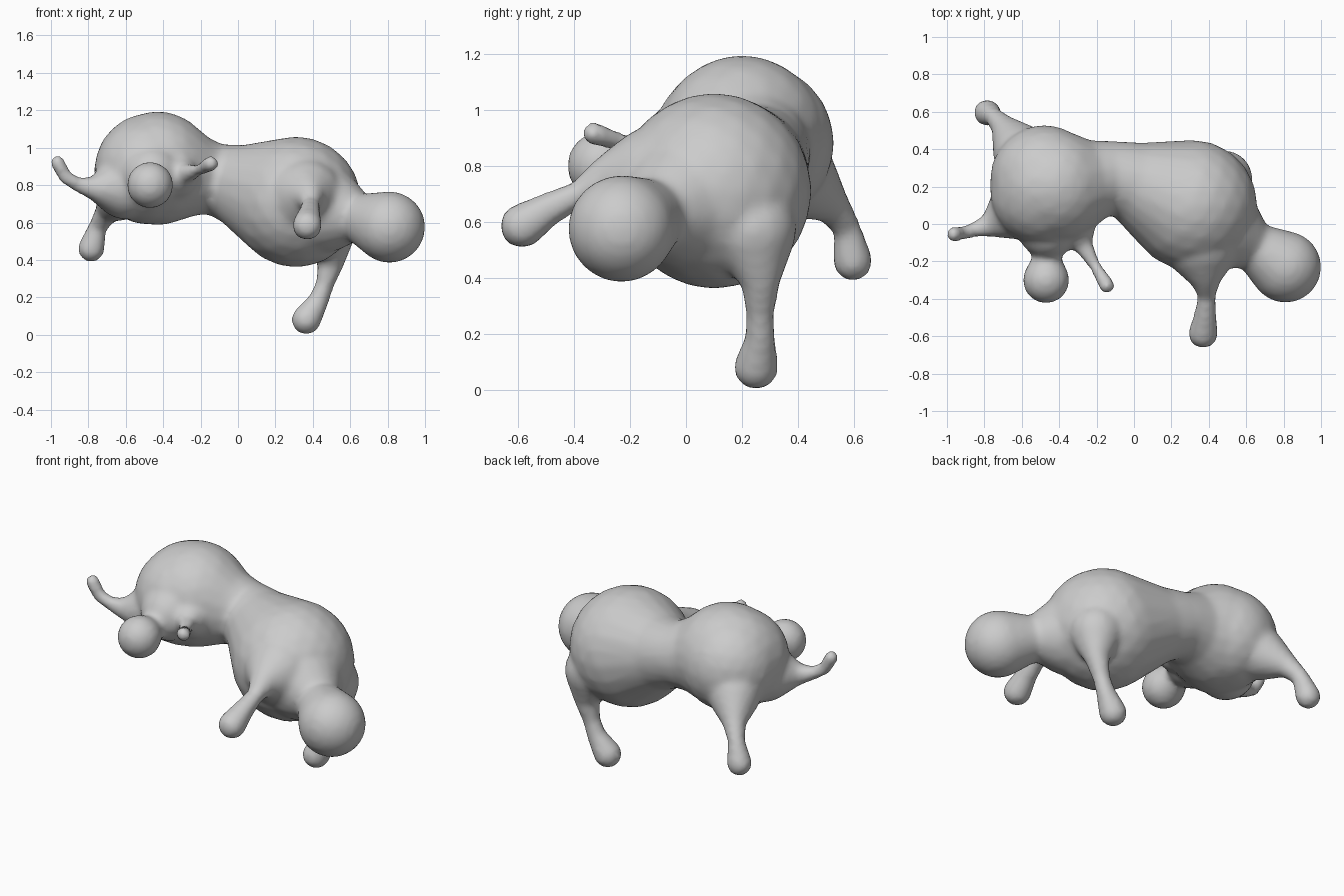
import bpy, bmesh
from mathutils import Vector

if "Cube" in bpy.data.objects:
    bpy.data.objects.remove(bpy.data.objects["Cube"])

# unit sphere points used for every joint
tb = bmesh.new()
bmesh.ops.create_icosphere(tb, subdivisions=3, radius=1)
UNIT = [v.co.copy() for v in tb.verts]
tb.free()

body_bm = bmesh.new()


def segment(a, b):
    """Tapered capsule: convex hull around two joint spheres."""
    bm = bmesh.new()
    for j in (a, b):
        c, r = Vector(j[:3]), j[3] + 0.005
        for p in UNIT:
            bm.verts.new(c + p * r)
    res = bmesh.ops.convex_hull(bm, input=bm.verts[:])
    loose = [v for v in bm.verts if not v.link_faces]
    bmesh.ops.delete(bm, geom=loose, context='VERTS')
    bmesh.ops.recalc_face_normals(bm, faces=bm.faces[:])
    me = bpy.data.meshes.new("segment")
    bm.to_mesh(me)
    bm.free()
    body_bm.from_mesh(me)
    bpy.data.meshes.remove(me)


# each chain is a list of joints: x, y, z, radius
CHAINS = {
    "torso": [(-0.47, 0.2, 0.89, .29), (-0.43, 0.2, 0.89, .30), (-0.28, 0.22, 0.86, .225),
              (-0.13, 0.26, 0.835, .18), (0.04, 0.21, 0.79, .22), (0.31, 0.1, 0.71, .345)],
    "rump_width": [(-0.48, 0.17, 0.88, .285), (-0.48, 0.24, 0.88, .285)],
    "head": [(0.45, -0.01, 0.67, .23), (0.63, -0.11, 0.63, .115), (0.81, -0.23, 0.575, .187)],
    "front_leg": [(0.36, -0.1, 0.74, .2), (0.38, -0.27, 0.75, .085), (0.39, -0.38, 0.70, .042),
                  (0.38, -0.5, 0.64, .057), (0.37, -0.585, 0.585, .075)],
    "support_leg": [(0.48, 0.24, 0.57, .15), (0.5, 0.265, 0.4, .068), (0.465, 0.265, 0.27, .045),
                    (0.43, 0.265, 0.18, .05), (0.365, 0.25, 0.08, .075)],
    "hind_leg": [(-0.6, 0.38, 0.77, .15), (-0.69, 0.51, 0.67, .065), (-0.75, 0.575, 0.58, .043),
                 (-0.785, 0.595, 0.46, .067)],
    "round_foot": [(-0.46, -0.02, 0.85, .16), (-0.465, -0.16, 0.81, .055), (-0.47, -0.3, 0.80, .12)],
    "tail": [(-0.6, 0.09, 0.79, .17), (-0.75, 0.0, 0.78, .065), (-0.85, -0.03, 0.80, .035),
             (-0.92, -0.05, 0.84, .032), (-0.965, -0.055, 0.92, .036)],
    "feeler": [(-0.33, 0.0, 0.85, .12), (-0.28, -0.1, 0.86, .05), (-0.21, -0.22, 0.88, .026),
               (-0.145, -0.33, 0.915, .038)],
}
for joints in CHAINS.values():
    for a, b in zip(joints, joints[1:]):
        segment(a, b)

# fuse all chains into one soft skin
mesh = bpy.data.meshes.new("creature_body")
body_bm.to_mesh(mesh)
body_bm.free()
obj = bpy.data.objects.new("creature_body", mesh)
bpy.context.collection.objects.link(obj)

rm = obj.modifiers.new("fuse", 'REMESH')
rm.mode = 'VOXEL'
rm.voxel_size = 0.018
rm.use_smooth_shade = True
sm = obj.modifiers.new("soften", 'SMOOTH')
sm.factor = 0.5
sm.iterations = 8
for p in mesh.polygons:
    p.use_smooth = True
